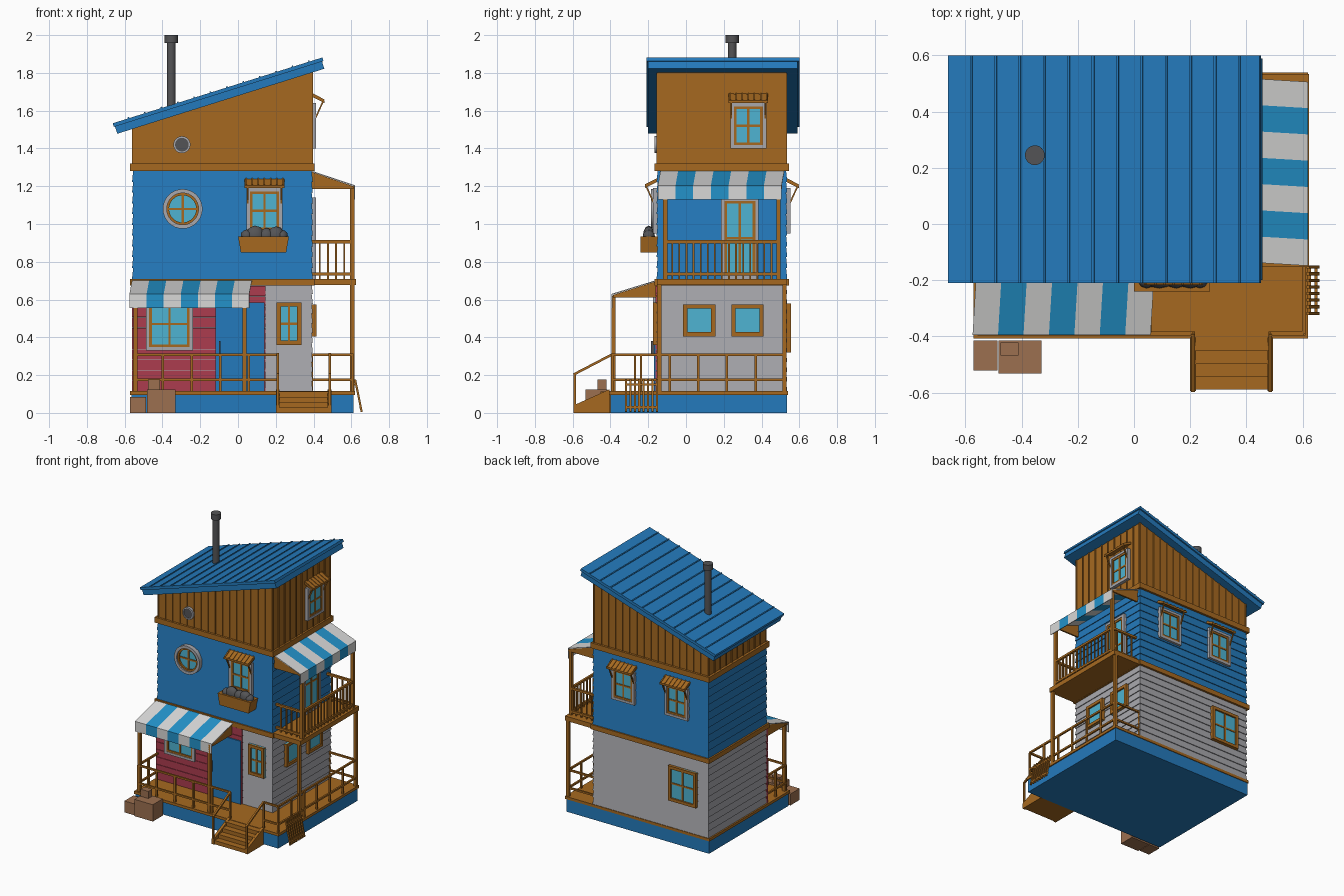
import bpy, bmesh, math
from mathutils import Matrix, Vector

cube = bpy.data.objects.get("Cube")
if cube:
    bpy.data.objects.remove(cube, do_unlink=True)


def material(name, *rgb):
    lin = [((c / 255 + 0.055) / 1.055) ** 2.4 for c in rgb] + [1]
    m = bpy.data.materials.new(name)
    m.use_nodes = True
    m.diffuse_color = lin
    m.node_tree.nodes["Principled BSDF"].inputs["Base Color"].default_value = lin
    return m


BLUE = material("house_blue", 36, 122, 188)
WOOD = material("warm_wood", 166, 105, 32)
GREY = material("siding_grey", 168, 168, 173)
RED = material("wall_red", 172, 60, 78)
SKY = material("awning_blue", 35, 146, 202)
WHITE = material("awning_white", 216, 216, 215)
GLASS = material("window_glass", 78, 180, 210)
METAL = material("dark_metal", 84, 84, 86)
CRATE = material("crate_brown", 156, 112, 80)


class Part:
    """Collects simple solids into one object, in a local frame."""
    def __init__(self, name, mat, frame=Matrix()):
        self.name, self.mat, self.frame, self.bm = name, mat, frame, bmesh.new()

    def box(self, x0, x1, y0, y1, z0, z1, flare=0):
        c = Vector((x0 + x1, y0 + y1, z0 + z1)) / 2
        m = Matrix.Translation(c) @ Matrix.Diagonal((x1 - x0, y1 - y0, z1 - z0, 1))
        for v in bmesh.ops.create_cube(self.bm, size=1, matrix=m)["verts"]:
            if flare and v.co.z < c.z:
                v.co.x += math.copysign(flare, v.co.x - c.x)
                v.co.y += math.copysign(flare, v.co.y - c.y)
        return self

    def bar(self, p, q, t=0.014):
        p, q = Vector(p), Vector(q)
        d = q - p
        m = Matrix.Translation((p + q) / 2) @ d.to_track_quat("Z", "Y").to_matrix().to_4x4()
        bmesh.ops.create_cube(self.bm, size=1, matrix=m @ Matrix.Diagonal((t, t, d.length, 1)))
        return self

    def prism(self, pts, vec):
        f = self.bm.faces.new([self.bm.verts.new(p) for p in pts])
        ext = bmesh.ops.extrude_face_region(self.bm, geom=[f], use_keep_orig=True)["geom"]
        bmesh.ops.translate(self.bm, vec=vec, verts=[v for v in ext if isinstance(v, bmesh.types.BMVert)])
        return self

    def frame_bars(self, w, h, t, depth, z0=0):
        self.box(-w / 2, w / 2, -depth, 0, z0 + h - t, z0 + h)
        self.box(-w / 2, w / 2, -depth, 0, z0, z0 + t)
        for s in (-1, 1):
            x = s * (w - t) / 2
            self.box(x - t / 2, x + t / 2, -depth, 0, z0 + t, z0 + h - t)
        return self

    def cyl(self, r, depth, m):
        bmesh.ops.create_cone(self.bm, cap_ends=True, segments=32, radius1=r, radius2=r, depth=depth, matrix=m)
        return self

    def ring(self, r0, r1, depth):
        vs = [self.bm.verts.new(p) for p in ((r0, 0, 0), (r1, 0, 0), (r1, -depth, 0), (r0, -depth, 0))]
        es = [self.bm.edges.new((vs[i], vs[i - 1])) for i in range(4)]
        bmesh.ops.spin(self.bm, geom=vs + es, cent=(0, 0, 0), axis=(0, 1, 0), angle=math.tau, steps=32)
        bmesh.ops.remove_doubles(self.bm, verts=self.bm.verts, dist=1e-5)
        return self

    def done(self, smooth=False):
        bmesh.ops.recalc_face_normals(self.bm, faces=self.bm.faces)
        self.bm.transform(self.frame)
        me = bpy.data.meshes.new(self.name)
        self.bm.to_mesh(me)
        self.bm.free()
        me.materials.append(self.mat)
        ob = bpy.data.objects.new(self.name, me)
        bpy.context.collection.objects.link(ob)
        if smooth:
            bpy.ops.object.select_all(action="DESELECT")
            ob.select_set(True)
            bpy.context.view_layer.objects.active = ob
            bpy.ops.object.shade_smooth_by_angle(angle=math.radians(35))
        return ob


X0, X1, Y0, Y1 = -0.555, 0.39, -0.15, 0.53      # house walls
LX, RX, FY = -0.55, 0.605, -0.39                # railing lines


def wall_frame(side, along, z):
    """Local frame on a wall: x along it, -y outward."""
    pos, deg = {"front": ((along, Y0, z), 0), "right": ((X1, along, z), 90), "back": ((along, Y1, z), 180)}[side]
    return Matrix.Translation(pos) @ Matrix.Rotation(math.radians(deg), 4, "Z")


# Base and deck
Part("base", BLUE).box(-0.565, 0.612, -0.4, 0.535, 0, 0.097).done()
Part("deck", WOOD).box(-0.572, 0.62, -0.408, 0.54, 0.095, 0.115).done()


# Clapboard storeys
def siding(name, mat, z0, z1, n):
    p = Part(name, mat)
    h = (z1 - z0) / n
    for i in range(n):
        p.box(X0, X1, Y0, Y1, z0 + i * h, z0 + (i + 1) * h, 0.006)
    p.done()


siding("ground_floor_wall", GREY, 0.115, 0.68, 11)
siding("middle_floor_wall", BLUE, 0.71, 1.28, 10)
trim = Part("floor_trim", WOOD)
for z0, z1 in ((0.675, 0.71), (1.28, 1.32)):
    trim.box(X0 - 0.018, X1 + 0.014, Y0 - 0.016, Y1 + 0.016, z0, z1)
trim.done()
red = Part("red_front_boards", RED)
for i in range(10):
    z = 0.115 + i * 0.056
    red.box(X0 - 0.006, 0.145, Y0 - 0.012, Y0, z, z + 0.0535)
red.done()
Part("front_door", BLUE).box(-0.12, 0.14, Y0 - 0.02, Y0, 0.115, 0.585).done()
Part("door_handle", METAL).box(-0.1, -0.092, Y0 - 0.034, Y0 - 0.02, 0.3, 0.38).done()

# Top storey with battens under the sloping roof
SLOPE = 0.314


def under(x):
    return 1.476 + (x + 0.645) * SLOPE


top = Part("top_floor_wall", WOOD)
top.prism([(X0, Y0, 1.3), (X1, Y0, 1.3), (X1, Y0, under(X1) + 0.01), (X0, Y0, under(X0) + 0.01)], (0, Y1 - Y0, 0))
for i in range(17):
    x = X0 + 0.004 + i * (X1 - X0 - 0.008) / 16
    top.box(x - 0.004, x + 0.004, Y0 - 0.006, Y1 + 0.006, 1.32, under(x))
for i in range(11):
    y = Y0 + 0.004 + i * (Y1 - Y0 - 0.008) / 10
    top.box(X0 - 0.006, X0, y - 0.004, y + 0.004, 1.32, under(X0))
    top.box(X1, X1 + 0.006, y - 0.004, y + 0.004, 1.32, under(X1))
top.done()

# Roof: two layers with standing seams, in a tilted frame
tilt = Matrix.Translation((-0.645, 0, 1.476)) @ Matrix.Rotation(-math.atan(SLOPE), 4, "Y")
roof = Part("roof", BLUE, tilt)
roof.box(0.006, 1.155, -0.2, 0.59, 0, 0.042)
roof.box(0, 1.163, -0.21, 0.6, 0.04, 0.06)
for i in range(12):
    x = 0.088 + i * 0.091
    roof.box(x - 0.004, x + 0.004, -0.21, 0.6, 0.06, 0.066)
roof.done()
pipe = Part("chimney_pipe", METAL)
pipe.cyl(0.023, 0.44, Matrix.Translation((-0.353, 0.245, 1.76)))
pipe.cyl(0.035, 0.042, Matrix.Translation((-0.353, 0.245, 1.979))).done(True)


# Windows
def window(name, side, along, z, w, h, outer=True, cross=True, hood=False):
    f = wall_frame(side, along, z)
    t = 0.018 if outer else 0
    if outer:
        Part(name + "_surround", GREY, f).frame_bars(w, h, t, 0.024).done()
    iw, ih = w - 2 * t, h - 2 * t
    sash = Part(name + "_sash", WOOD, f).frame_bars(iw, ih, 0.014 if outer else 0.022, 0.021 if outer else 0.026, t)
    if cross:
        sash.box(-0.006, 0.006, -0.019, 0, t, h - t)
        sash.box(-iw / 2, iw / 2, -0.018, 0, h / 2 - 0.006, h / 2 + 0.006)
    sash.done()
    Part(name + "_glass", GLASS, f).box(-iw / 2, iw / 2, -0.014, 0, t, h - t).done()
    if hood:
        p = Part(name + "_hood", WOOD, f)
        a = w / 2 + 0.01
        p.prism([(-a, 0, h + 0.05), (-a, -0.068, h + 0.014), (-a, -0.068, h), (-a, 0, h + 0.034)], (2 * a, 0, 0))
        for i in range(7):
            x = -a + 0.008 + i * (2 * a - 0.016) / 6
            p.bar((x, 0, h + 0.05), (x, -0.066, h + 0.016), 0.008)
        for s in (-1, 1):
            p.bar((s * w * 0.47, -0.06, h + 0.008), (s * w * 0.47, -0.006, h - 0.11), 0.008)
        p.done()


window("porch_window", "front", -0.363, 0.33, 0.25, 0.28)
window("small_front_window", "front", 0.27, 0.36, 0.13, 0.225, outer=False)
for i, y in enumerate((0.07, 0.325)):
    window(f"side_window_{i}", "right", y, 0.405, 0.17, 0.17, outer=False, cross=False)
window("back_lower_window", "back", -0.354, 0.32, 0.23, 0.26, outer=False)
window("flower_window", "front", 0.14, 0.95, 0.19, 0.24, hood=True)
window("back_window_left", "back", 0.135, 0.95, 0.19, 0.24, hood=True)
window("back_window_right", "back", -0.305, 0.95, 0.19, 0.24, hood=True)
window("top_window", "right", 0.33, 1.4, 0.19, 0.24, hood=True)
window("balcony_door", "right", 0.285, 0.71, 0.2, 0.43)

# Round window and vent
flat = Matrix.Rotation(math.pi / 2, 4, "X")
f = wall_frame("front", -0.293, 1.08)
Part("round_window_surround", GREY, f).ring(0.084, 0.105, 0.035).done(True)
Part("round_window_sash", WOOD, f).ring(0.072, 0.085, 0.026).box(-0.006, 0.006, -0.02, 0, -0.075, 0.075) \
    .box(-0.075, 0.075, -0.019, 0, -0.006, 0.006).done(True)
Part("round_window_glass", GLASS, f).cyl(0.078, 0.028, flat).done()
f = wall_frame("front", -0.297, 1.42)
Part("vent_ring", GREY, f).ring(0.036, 0.045, 0.018).done(True)
Part("vent_disc", METAL, f).cyl(0.037, 0.024, flat).done()

# Flower box with dark planting
Part("flower_box", WOOD).prism([(0.0, -0.24, 0.935), (0.27, -0.24, 0.935), (0.255, -0.24, 0.85), (0.015, -0.24, 0.85)],
                               (0, 0.09, 0)).done()
plants = Part("plants", METAL)
for x, r in ((0.045, 0.032), (0.09, 0.052), (0.15, 0.04), (0.2, 0.048), (0.235, 0.03)):
    m = Matrix.Translation((x, -0.197, 0.937)) @ Matrix.Diagonal((r, 0.032, r * 1.05, 1))
    bmesh.ops.create_icosphere(plants.bm, subdivisions=2, radius=1, matrix=m)
plants.done(True)


# Striped awnings with timber cheeks and a front beam
def awning(name, side, start, z, width, depth, drop, valance):
    f = wall_frame(side, start, z)
    s, e, d = width / 7, 0.005, depth
    prof = [(0, 0), (-d, -drop), (-d, -drop - valance), (e - d, -drop - valance), (e - d, -drop - e), (0, -e)]
    for mat, first in ((WHITE, 0), (SKY, 1)):
        p = Part(f"{name}_{mat.name}", mat, f)
        for i in range(first, 7, 2):
            p.prism([(i * s + 0.06 * y, y, h) for y, h in prof], (s, 0, 0))
        p.done()
    p = Part(name + "_timber", WOOD, f)
    for x in (0, width - 0.024):
        p.prism([(x, 0, -0.006), (x, 0.008 - d, -drop - 0.006), (x, 0.008 - d, -drop - 0.02), (x, 0, -drop - 0.02)],
                (0.012, 0, 0))
    p.box(-0.005, width - 0.015, 0.008 - d, 0.026 - d, -drop - 0.02, -drop - 0.006).done()


awning("porch_awning", "front", -0.56, 0.705, 0.634, 0.245, 0.075, 0.075)
awning("balcony_awning", "right", -0.135, 1.282, 0.655, 0.23, 0.077, 0.075)

# Balcony, its posts and balusters
balcony = Part("balcony", WOOD).box(X1, 0.624, Y0 - 0.004, Y1 + 0.004, 0.676, 0.71)
for y in (-0.11, 0.49):
    balcony.bar((RX, y, 0.71), (RX, y, 1.2), 0.022)
for y in (Y0 + 0.008, Y1 - 0.008):
    balcony.bar((RX, y, 0.115), (RX, y, 0.68), 0.022)
for z in (0.735, 0.906):
    balcony.bar((RX, -0.11, z), (RX, 0.49, z), 0.016)
    for y in (-0.11, 0.49):
        balcony.bar((X1, y, z), (RX, y, z), 0.016)
for i in range(1, 16):
    balcony.bar((RX, -0.11 + i * 0.0375, 0.71), (RX, -0.11 + i * 0.0375, 0.906), 0.009)
for i in range(1, 5):
    for y in (-0.11, 0.49):
        balcony.bar((X1 + i * 0.043, y, 0.71), (X1 + i * 0.043, y, 0.906), 0.009)
balcony.done()

# Porch posts and deck railing
rail = Part("deck_railing", WOOD)
for x in (-0.543, 0.035):
    rail.bar((x, FY + 0.006, 0.115), (x, FY + 0.006, 0.62), 0.022)


def railing(a, b, n):
    a, b = Vector(a), Vector(b)
    for z in (0.175, 0.308):
        rail.bar((*a, z), (*b, z), 0.013)
    for i in range(n + 1):
        p = a.lerp(b, i / n)
        rail.bar((*p, 0.115), (*p, 0.308), 0.013)


railing((LX, FY), (0.21, FY), 5)
railing((0.485, FY), (RX, FY), 1)
railing((RX, FY), (RX, Y1 - 0.01), 6)
railing((LX, FY), (LX, Y0), 2)
railing((X1, Y1 - 0.01), (RX, Y1 - 0.01), 1)
for x in (0.21, 0.485):
    rail.bar((x, -0.59, 0), (x, -0.59, 0.205), 0.013).bar((x, -0.595, 0.203), (x, FY, 0.31), 0.013)
rail.done()

# Steps with stringers
steps = Part("steps", WOOD)
for i in range(4):
    steps.box(0.21, 0.485, -0.59 + i * 0.046, -0.4, 0, 0.028 * (i + 1))
for x in (0.2, 0.475):
    steps.prism([(x, -0.595, 0), (x, -0.595, 0.04), (x, -0.405, 0.125), (x, -0.405, 0)], (0.02, 0, 0))
steps.done()

# Leaning slatted panel and crates
panel = Part("leaning_panel", WOOD)
for i in range(8):
    y = -0.318 + i * 0.0235
    panel.bar((0.655, y, 0.005), (0.62, y, 0.177), 0.011)
for x, z in ((0.648, 0.03), (0.624, 0.15)):
    panel.bar((x, -0.322, z), (x, -0.148, z), 0.012)
panel.done()
Part("crates", CRATE).box(-0.482, -0.33, -0.532, -0.415, 0, 0.125).box(-0.572, -0.486, -0.522, -0.415, 0, 0.085) \
    .box(-0.476, -0.412, -0.468, -0.422, 0.125, 0.178).done()
